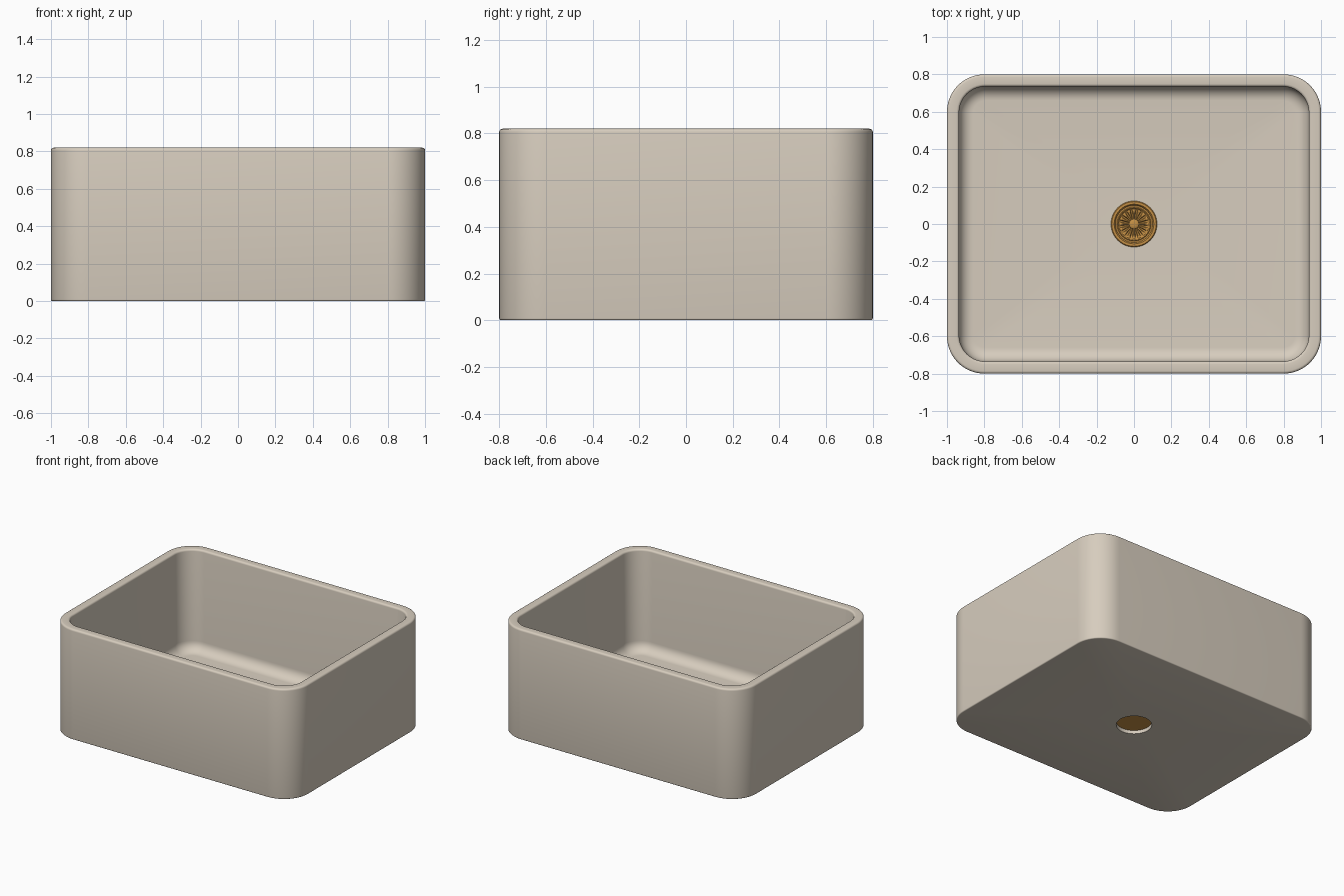
import bpy, bmesh, math
from math import sin, cos, pi

if "Cube" in bpy.data.objects:
    bpy.data.objects.remove(bpy.data.objects["Cube"])


def material(name, col):
    m = bpy.data.materials.new(name)
    m.diffuse_color = (*col, 1)
    m.use_nodes = True
    m.node_tree.nodes["Principled BSDF"].inputs["Base Color"].default_value = m.diffuse_color
    return m


stone = material("warm_stone", (0.68, 0.61, 0.515))
brass = material("brass", (0.56, 0.28, 0.06))


def ring(hx, hy, r, z, n=14):
    """Rounded rectangle loop; a circle when hx = hy = r."""
    pts = []
    for k, (sx, sy) in enumerate([(1, 1), (-1, 1), (-1, -1), (1, -1)]):
        for i in range(n + 1):
            a = pi / 2 * (k + i / n)
            pts.append((sx * (hx - r) + r * cos(a), sy * (hy - r) + r * sin(a), z))
    return pts


def loft(name, loops, mat, closed=False, cap=False, angle=35):
    bm = bmesh.new()
    rows = [[bm.verts.new(p) for p in l] for l in loops]
    n = len(rows[0])
    pairs = list(zip(rows, rows[1:])) + ([(rows[-1], rows[0])] if closed else [])
    for a, b in pairs:
        for i in range(n):
            j = (i + 1) % n
            bm.faces.new((a[i], a[j], b[j], b[i]))
    if cap:
        bm.faces.new(rows[0])
        bm.faces.new(rows[-1])
    bmesh.ops.remove_doubles(bm, verts=bm.verts, dist=1e-5)
    bmesh.ops.recalc_face_normals(bm, faces=bm.faces)
    me = bpy.data.meshes.new(name)
    bm.to_mesh(me)
    bm.free()
    ob = bpy.data.objects.new(name, me)
    bpy.context.collection.objects.link(ob)
    me.materials.append(mat)
    bpy.context.view_layer.objects.active = ob
    ob.select_set(True)
    bpy.ops.object.shade_smooth_by_angle(angle=math.radians(angle))
    ob.select_set(False)
    return ob


# Basin: one continuous shell from the drain hole, round the outside, over the rim, to the floor
H, FLOOR, HOLE = 0.82, 0.065, 0.12
loops = [ring(HOLE, HOLE, HOLE, 0)]


def outer(inset, z):
    loops.append(ring(1 - inset, 0.8 - inset, 0.2 - inset, z))


def inner(inset, z):
    loops.append(ring(0.935 - inset, 0.735 - inset, 0.14 - inset, z))


steps = [i / 4 * pi / 2 for i in range(5)]
for a in steps:                                   # bottom edge
    outer(0.008 * (1 - sin(a)), 0.008 * (1 - cos(a)))
for a in steps:                                   # outer rim edge
    outer(0.014 * (1 - cos(a)), H - 0.014 * (1 - sin(a)))
for a in steps:                                   # inner rim edge
    inner(-0.014 * (1 - sin(a)), H - 0.014 * (1 - cos(a)))
R = 0.075
for i in range(9):                                # floor fillet
    a = i / 8 * pi / 2
    inner(R * (1 - cos(a)), FLOOR + R * (1 - sin(a)))
loops.append(ring(HOLE, HOLE, HOLE, FLOOR))
loft("basin", loops, stone, closed=True)

# Drain: turned flange with a dished, ribbed strainer
SEG, RIBS = 192, 16
profile = [(0.119, 0.025, 0), (0.119, 0.066, 0), (0.123, 0.066, 0), (0.123, 0.071, 0),
           (0.119, 0.075, 0), (0.106, 0.075, 0), (0.102, 0.071, 0), (0.099, 0.064, 0),
           (0.091, 0.064, 0), (0.087, 0.067, 0), (0.083, 0.064, 0), (0.080, 0.058, 0),
           (0.074, 0.055, 0.003), (0.060, 0.052, 0.006), (0.045, 0.051, 0.005),
           (0.032, 0.051, 0.002), (0.028, 0.051, 0), (0.026, 0.058, 0),
           (0.022, 0.061, 0), (0.010, 0.063, 0)]
drain = []
for r, z, amp in profile:
    row = []
    for i in range(SEG):
        t = 2 * pi * i / SEG
        wave = max(-1, min(1, 1.8 * cos(RIBS * t)))
        row.append((r * cos(t), r * sin(t), z + amp * wave))
    drain.append(row)
loft("drain_strainer", drain, brass, cap=True)
